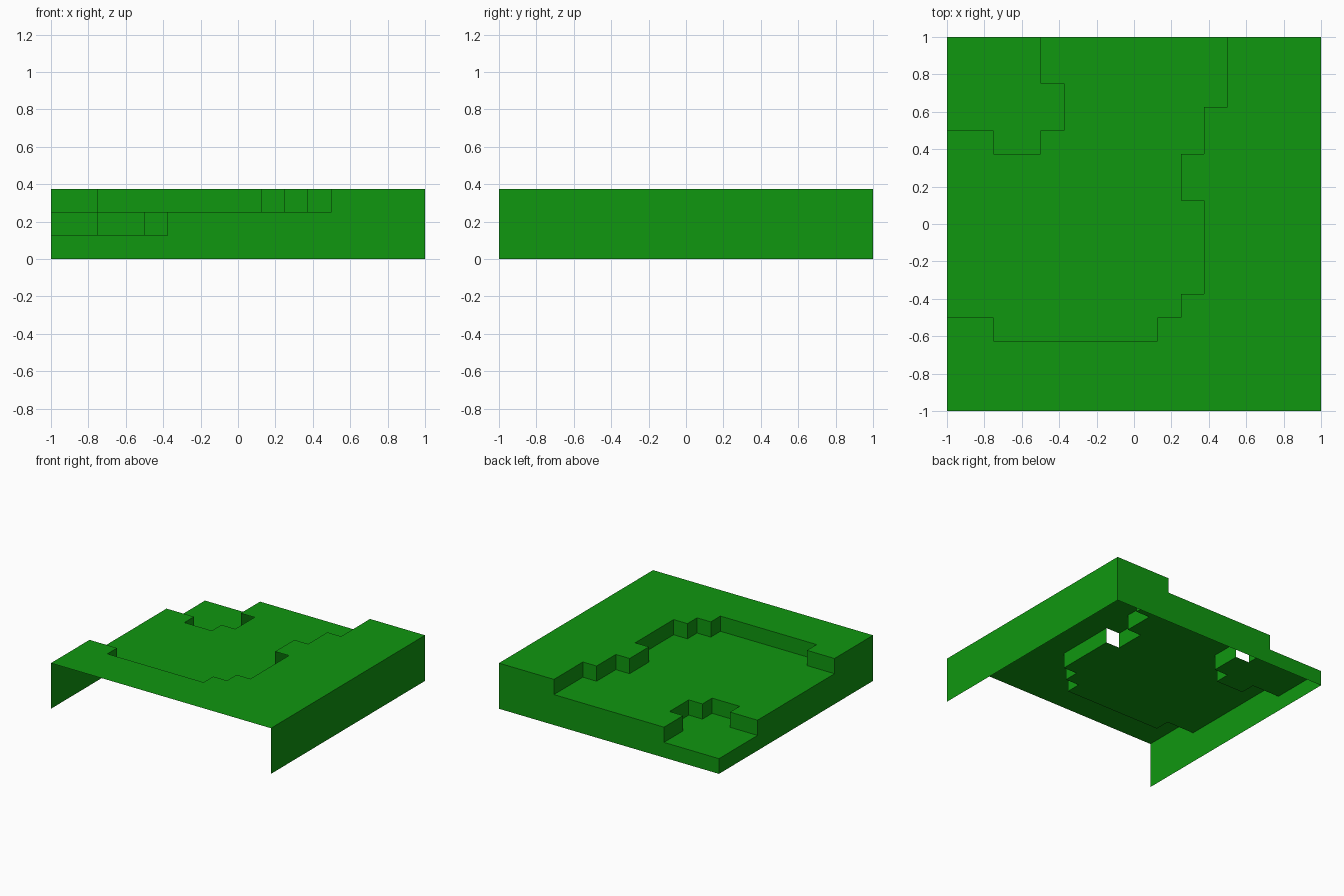
import bpy, bmesh

if "Cube" in bpy.data.objects:
    bpy.data.objects.remove(bpy.data.objects["Cube"])

STEP = 0.125
LOW, MID, HIGH = STEP, 2 * STEP, 3 * STEP

green = bpy.data.materials.new("grass green")
green.diffuse_color = (0.005, 0.31, 0.005, 1)
green.use_nodes = True
green.node_tree.nodes["Principled BSDF"].inputs["Base Color"].default_value = green.diffuse_color

# Stepped cliff lines in plan; the lower ground lies to the right of travel
upper_line = [(.5, 1), (.5, .625), (.375, .625), (.375, .375), (.25, .375),
              (.25, .125), (.375, .125), (.375, -.375), (.25, -.375),
              (.25, -.5), (.125, -.5), (.125, -.625), (-.75, -.625),
              (-.75, -.5), (-1, -.5)]
lower_line = [(-.5, 1), (-.5, .75), (-.375, .75), (-.375, .5), (-.5, .5),
              (-.5, .375), (-.75, .375), (-.75, .5), (-1, .5)]


def make_object(name, polygons):
    bm = bmesh.new()
    for poly in polygons:
        bm.faces.new([bm.verts.new(p) for p in poly])
    bmesh.ops.remove_doubles(bm, verts=bm.verts, dist=1e-5)
    mesh = bpy.data.meshes.new(name)
    bm.to_mesh(mesh)
    bm.free()
    mesh.materials.append(green)
    obj = bpy.data.objects.new(name, mesh)
    bpy.context.collection.objects.link(obj)


def terrace(name, outline, z):
    make_object(name, [[(x, y, z) for x, y in outline]])


def wall(p, q, z0, z1):
    return [(*p, z0), (*q, z0), (*q, z1), (*p, z1)]


def risers(name, line, z0, z1):
    # Front-facing risers are open in this tile, so skip them
    make_object(name, [wall(p, q, z0, z1) for p, q in zip(line, line[1:])
                       if q[0] <= p[0]])


# Flat ground levels, counter-clockwise so they face up
terrace("upper_ground", [(-1, -1), (1, -1), (1, 1)] + upper_line, HIGH)
terrace("middle_ground", lower_line + upper_line[::-1], MID)
terrace("lower_ground", lower_line[::-1] + [(-1, 1)], LOW)

# Cliffs between the levels
risers("upper_cliff", upper_line, MID, HIGH)
risers("lower_cliff", lower_line, LOW, MID)

# Outer walls; front and underside stay open
make_object("right_wall", [wall((1, -1), (1, 1), 0, HIGH)])
for name, spot, cut in (("back_wall", lambda t: (t, 1), .5),
                        ("left_wall", lambda t: (-1, -t), .5)):
    heights = (HIGH, MID, LOW)
    stops = (1, cut, -cut, -1)
    segments = []
    for h, a, b in zip(heights, stops, stops[1:]):
        p, q = spot(a), spot(b)
        if name == "left_wall":
            p, q = q, p          # keep the normal pointing outwards
        segments.append(wall(p, q, 0, h))
    make_object(name, segments)
